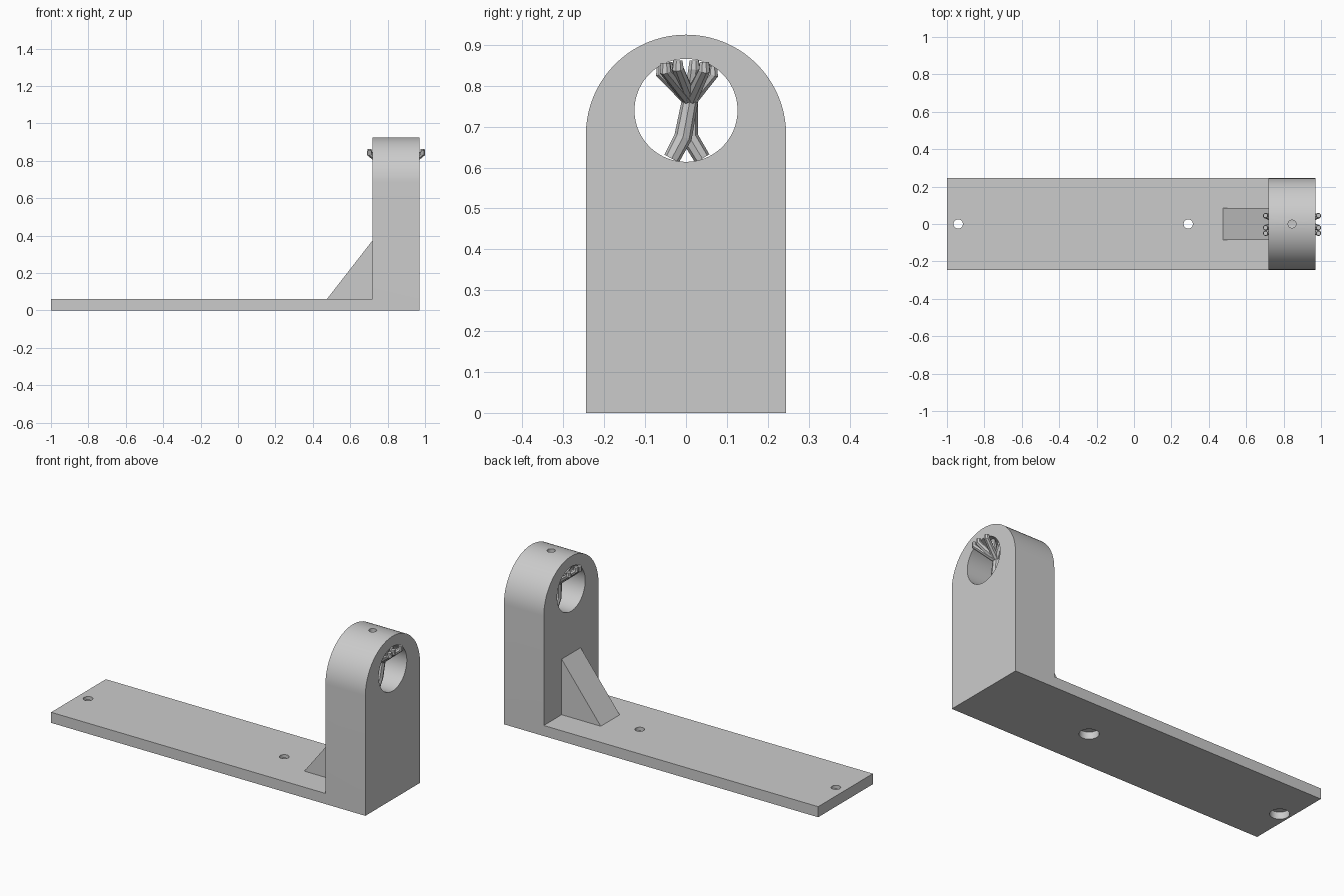
import bpy, bmesh, math
from mathutils import Vector, Matrix

cube = bpy.data.objects.get("Cube")
if cube:
    bpy.data.objects.remove(cube, do_unlink=True)

grey = bpy.data.materials.new("plain grey")
grey.use_nodes = True
colour = (0.6, 0.6, 0.6, 1)
grey.diffuse_color = colour
grey.node_tree.nodes["Principled BSDF"].inputs["Base Color"].default_value = colour

WIDTH = 0.245            # half width of the bracket
POST_X = 0.845           # middle of the upright
BORE_Z, BORE_R = 0.74, 0.126


def add_object(name, bm):
    bmesh.ops.recalc_face_normals(bm, faces=bm.faces)
    mesh = bpy.data.meshes.new(name)
    bm.to_mesh(mesh)
    bm.free()
    mesh.materials.append(grey)
    ob = bpy.data.objects.new(name, mesh)
    bpy.context.collection.objects.link(ob)
    return ob


def prism(name, points, offset):
    """Extrude a closed outline of 3D points by an offset."""
    bm = bmesh.new()
    face = bm.faces.new([bm.verts.new(p) for p in points])
    out = bmesh.ops.extrude_face_region(bm, geom=[face])
    moved = [v for v in out["geom"] if isinstance(v, bmesh.types.BMVert)]
    bmesh.ops.translate(bm, verts=moved, vec=offset)
    return add_object(name, bm)


def cylinder(name, centre, radius, depth, segments=48, along_x=False):
    bm = bmesh.new()
    turn = Matrix.Rotation(math.pi / 2 if along_x else 0, 4, 'Y')
    bmesh.ops.create_cone(bm, cap_ends=True, segments=segments, radius1=radius,
                          radius2=radius, depth=depth,
                          matrix=Matrix.Translation(centre) @ turn)
    return add_object(name, bm)


def combine(target, tool, operation):
    mod = target.modifiers.new("combine", 'BOOLEAN')
    mod.operation, mod.object, mod.solver = operation, tool, 'EXACT'
    bpy.context.view_layer.objects.active = target
    bpy.ops.object.modifier_apply(modifier=mod.name)
    bpy.data.objects.remove(tool, do_unlink=True)


# L-shaped side profile trimmed by a round-topped end profile
side = [(-1, 0), (0.97, 0), (0.97, 1), (0.72, 1), (0.72, 0.06), (-1, 0.06)]
bracket = prism("bracket", [(x, -0.3, z) for x, z in side], (0, 0.6, 0))
arc = [(WIDTH * math.cos(math.pi * i / 40), 0.68 + WIDTH * math.sin(math.pi * i / 40))
       for i in range(41)]
outline = [(-WIDTH, -0.1), (WIDTH, -0.1)] + arc
combine(bracket, prism("arch", [(-1.2, y, z) for y, z in outline], (2.4, 0, 0)), 'INTERSECT')

# Triangular gusset, rooted in the plate and upright
rib = [(0.475, 0.06), (0.72, 0.375), (0.74, 0.375), (0.74, 0.04), (0.475, 0.04)]
combine(bracket, prism("gusset", [(x, -0.085, z) for x, z in rib], (0, 0.17, 0)), 'UNION')

# Main bore, set-screw hole and counterbored mounting holes
combine(bracket, cylinder("bore", (POST_X, 0, BORE_Z), BORE_R, 0.4, 72, True), 'DIFFERENCE')
combine(bracket, cylinder("screw_hole", (POST_X, 0, 0.9), 0.021, 0.2, 32), 'DIFFERENCE')
for x in (-0.94, 0.29):
    combine(bracket, cylinder("mount_hole", (x, 0, 0.03), 0.025, 0.2, 32), 'DIFFERENCE')
    combine(bracket, cylinder("counterbore", (x, 0, 0), 0.05, 0.08, 32), 'DIFFERENCE')

bm = bmesh.new()
bm.from_mesh(bracket.data)
bmesh.ops.dissolve_limit(bm, angle_limit=math.radians(0.5), verts=bm.verts, edges=bm.edges)
bm.to_mesh(bracket.data)
bm.free()
bpy.ops.object.select_all(action='DESELECT')
bracket.select_set(True)
bpy.context.view_layer.objects.active = bracket
bpy.ops.object.shade_smooth_by_angle(angle=math.radians(30))


def branching_support(name, side, foot_y):
    """Trunk on the bore floor that splits into tips under the bore roof."""
    curve = bpy.data.curves.new(name, 'CURVE')
    curve.dimensions = '3D'
    curve.bevel_depth, curve.bevel_resolution = 0.02, 2
    curve.use_fill_caps = True

    def branch(points, radii):
        spline = curve.splines.new('POLY')
        spline.use_smooth = False
        spline.points.add(len(points) - 1)
        for point, (dx, y, z), r in zip(spline.points, points, radii):
            point.co = (POST_X + side * dx, y, z, 1)
            point.radius = r

    fork = (0.05, 0.01, 0.765)
    branch([(0.045, foot_y, 0.622), (0.045, foot_y * 0.2, 0.675), fork], (1, 1.1, 1))
    tips = [(0.142, 0.045), (0.142, -0.02), (0.142, -0.05), (0.07, 0.065),
            (0.07, -0.06), (0.08, 0.02), (0.02, 0.05), (0.02, -0.045)]
    for dx, y in tips:
        top = min(0.862, BORE_Z + math.sqrt(BORE_R ** 2 - y ** 2))
        branch([fork, (dx, y, top - 0.02), (dx, y, top)], (0.9, 0.75, 0.6))

    ob = bpy.data.objects.new(name, curve)
    bpy.context.collection.objects.link(ob)
    curve.materials.append(grey)
    bpy.ops.object.select_all(action='DESELECT')
    ob.select_set(True)
    bpy.context.view_layer.objects.active = ob
    bpy.ops.object.convert(target='MESH')


branching_support("left_support", 1, -0.035)
branching_support("right_support", -1, 0.04)
